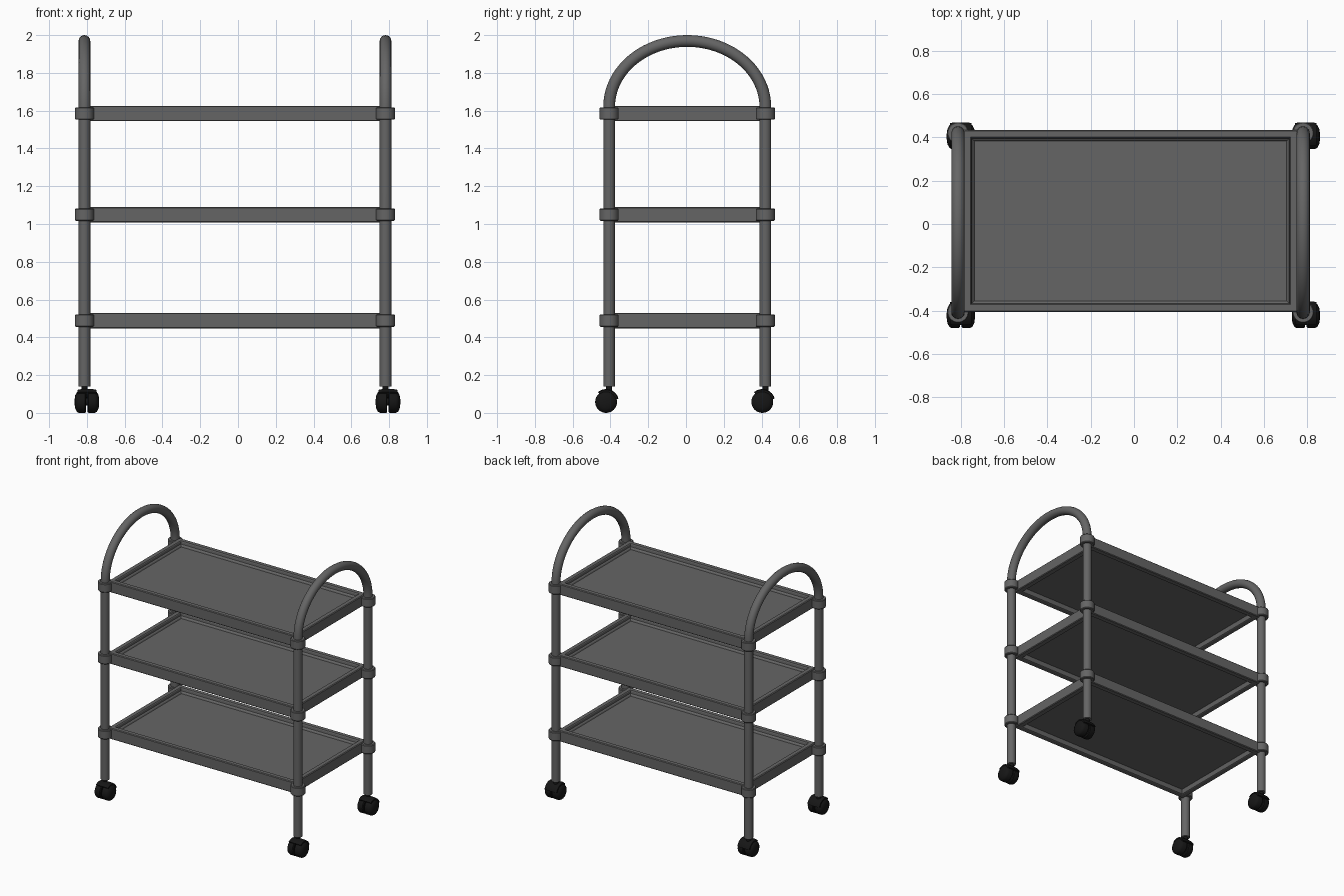
import bpy, bmesh, math
from mathutils import Matrix, Vector

cube = bpy.data.objects.get("Cube")
if cube:
    bpy.data.objects.remove(cube, do_unlink=True)


def material(name, value):
    mat = bpy.data.materials.new(name)
    mat.use_nodes = True
    color = (value, value, value, 1)
    mat.diffuse_color = color
    mat.node_tree.nodes["Principled BSDF"].inputs["Base Color"].default_value = color
    return mat


grey = material("grey metal", 0.13)
black = material("black rubber", 0.008)

TUBE_X = (-0.813, 0.781)
TUBE_Y = (-0.407, 0.42)
MID_X, MID_Y = -0.016, 0.0065
SHELVES = {"lower": 0.489, "middle": 1.05, "upper": 1.585}


def finish(name, bm, mat, angle=35):
    bmesh.ops.recalc_face_normals(bm, faces=bm.faces)
    mesh = bpy.data.meshes.new(name)
    bm.to_mesh(mesh)
    bm.free()
    obj = bpy.data.objects.new(name, mesh)
    bpy.context.collection.objects.link(obj)
    mesh.materials.append(mat)
    bpy.ops.object.select_all(action='DESELECT')
    obj.select_set(True)
    bpy.context.view_layer.objects.active = obj
    bpy.ops.object.shade_smooth_by_angle(angle=math.radians(angle))
    return obj


def skin(bm, rings, closed=True):
    """Bridge successive rings of points and cap the first and last."""
    loops = [[bm.verts.new(p) for p in ring] for ring in rings]
    for a, b in zip(loops, loops[1:]):
        n = len(a)
        for i in range(n):
            j = (i + 1) % n
            bm.faces.new((a[i], a[j], b[j], b[i]))
    bm.faces.new(loops[0])
    bm.faces.new(loops[-1])


def lathe(name, profile, center, mat, axis='Z', sides=32):
    """Turn (radius, height) pairs about the chosen axis."""
    bm = bmesh.new()
    rings = []
    for r, h in profile:
        ring = []
        for i in range(sides):
            a = 2 * math.pi * i / sides
            u, v = r * math.cos(a), r * math.sin(a)
            p = Vector((h, u, v)) if axis == 'X' else Vector((u, v, h))
            ring.append(p + Vector(center))
        rings.append(ring)
    skin(bm, rings)
    return finish(name, bm, mat)


# Hooped side tubes: two legs joined by an elliptical handle
def side_tube(name, x):
    half = (TUBE_Y[1] - TUBE_Y[0]) / 2
    points = [(x, TUBE_Y[0], 0.14), (x, TUBE_Y[0], 0.8)]
    for i in range(41):
        a = math.pi * (1 - i / 40)
        points.append((x, MID_Y + half * math.cos(a), 1.62 + 0.349 * math.sin(a)))
    points += [(x, TUBE_Y[1], 0.8), (x, TUBE_Y[1], 0.14)]
    curve = bpy.data.curves.new(name, 'CURVE')
    curve.dimensions = '3D'
    curve.bevel_depth = 0.031
    curve.bevel_resolution = 6
    curve.use_fill_caps = True
    spline = curve.splines.new('POLY')
    spline.points.add(len(points) - 1)
    for sp, p in zip(spline.points, points):
        sp.co = (*p, 1)
    curve.materials.append(grey)
    obj = bpy.data.objects.new(name, curve)
    bpy.context.collection.objects.link(obj)
    bpy.ops.object.select_all(action='DESELECT')
    obj.select_set(True)
    bpy.context.view_layer.objects.active = obj
    bpy.ops.object.convert(target='MESH')
    bpy.ops.object.shade_smooth_by_angle(angle=math.radians(40))


# Shelf tray: rim with a sunken floor above and a hollow below
def tray(name, z):
    section = [(0.048, -0.006), (0.042, -0.038), (0.037, -0.041), (0.005, -0.041),
               (0, -0.036), (0, 0.036), (0.005, 0.041), (0.034, 0.041),
               (0.038, 0.036), (0.04, 0.02), (0.048, 0.014), (0.052, 0.006)]
    half_x, half_y = 0.773, 0.421
    rings = []
    for inset, h in section:
        hx, hy = half_x - inset, half_y - inset
        rings.append([(MID_X + sx * hx, 0.014 + sy * hy, z + h)
                      for sx, sy in ((-1, -1), (1, -1), (1, 1), (-1, 1))])
    bm = bmesh.new()
    skin(bm, rings)
    finish(name, bm, grey, 25)


# Curved guard over the back and top of a wheel
def guard(name, center):
    bm = bmesh.new()
    section = [(0.03, -0.05), (0.064, -0.05), (0.068, -0.03),
               (0.068, 0.03), (0.064, 0.05), (0.03, 0.05)]
    rings = []
    for i in range(13):
        a = math.radians(15 + 115 * i / 12)
        rings.append([Vector((h, r * math.cos(a), r * math.sin(a))) + Vector(center)
                      for r, h in section])
    skin(bm, rings)
    finish(name, bm, black)


# Twin-wheel caster with stem
def caster(name, x, y):
    wx, wy = x + 0.013, y - 0.016
    r = 0.058
    for side, s in (("left", 1), ("right", -1)):
        profile = [(r * 0.9, 0.004 * s), (r, 0.009 * s), (r, 0.042 * s),
                   (r * 0.9, 0.053 * s), (r * 0.6, 0.062 * s), (r * 0.25, 0.065 * s)]
        lathe(f"{name}_{side}_wheel", profile, (wx, wy, r), black, 'X')
    lathe(name + "_axle", [(0.02, -0.02), (0.02, 0.02)], (wx, wy, r), black, 'X', 16)
    guard(name + "_guard", (wx, wy, r))
    lathe(name + "_stem", [(0.016, 0.1), (0.016, 0.145)], (x, y, 0), black, sides=16)


for side, x in zip(("right", "left"), TUBE_X):
    side_tube(side + "_tube", x)
    for end, y in zip(("front", "back"), TUBE_Y):
        caster(f"{end}_{side}_caster", x, y)
        # Collars clamping each shelf to the leg
        for level, z in SHELVES.items():
            profile = [(0.03, -0.033), (0.046, -0.033), (0.05, -0.028),
                       (0.05, 0.028), (0.046, 0.033), (0.03, 0.033)]
            lathe(f"{end}_{side}_{level}_collar", profile, (x, y, z), grey)

for level, z in SHELVES.items():
    tray(level + "_tray", z)
